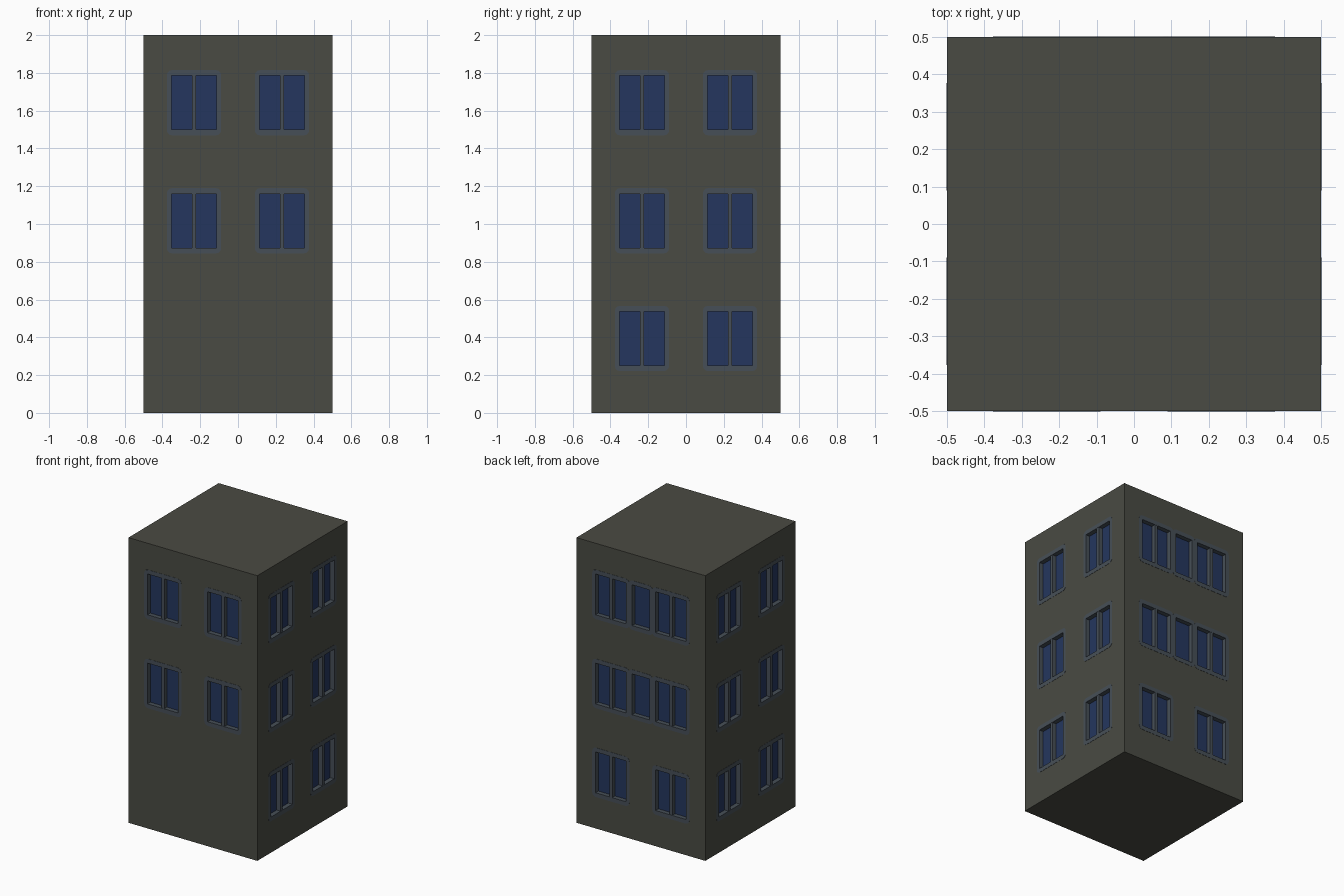
import bpy, bmesh, math
from mathutils import Matrix, Vector

if "Cube" in bpy.data.objects:
    bpy.data.objects.remove(bpy.data.objects["Cube"])


def material(name, rgb):
    m = bpy.data.materials.new(name)
    m.diffuse_color = (*rgb, 1)
    m.use_nodes = True
    m.node_tree.nodes["Principled BSDF"].inputs["Base Color"].default_value = m.diffuse_color
    return m


WALL = material("dark_olive_grey", (0.068, 0.070, 0.056))
TRIM = material("slate_blue_grey", (0.062, 0.078, 0.096))
GLASS = material("deep_blue_glass", (0.018, 0.037, 0.112))

# Window layout: (side, centre along wall, centre height, double pane)
# Sides: 0 front, 1 right, 2 back, 3 left
ROWS = (0.394, 1.017, 1.642)
windows = []
for side in range(4):
    for row, z in enumerate(ROWS):
        if side == 0 and row == 0:
            continue                      # blank ground floor at the front
        windows += [(side, u, z, True) for u in (-0.233, 0.233)]
        if side == 2 and row > 0:
            windows.append((side, 0, z, False))


def add_box(bm, side, u, z, w, h, inner, outer, radius=0):
    """Box on a wall, from depth inner to outer, optionally with round corners."""
    rot = Matrix.Rotation(side * math.pi / 2, 4, 'Z')
    mat = (rot @ Matrix.Translation((u, -(inner + outer) / 2, z))
           @ Matrix.Diagonal((w, outer - inner, h, 1)))
    verts = bmesh.ops.create_cube(bm, size=1, matrix=mat)["verts"]
    if radius:
        normal = rot.to_3x3() @ Vector((0, 1, 0))
        edges = {e for v in verts for e in v.link_edges
                 if abs((e.verts[0].co - e.verts[1].co).normalized().dot(normal)) > 0.99}
        bmesh.ops.bevel(bm, geom=list(edges), offset=radius, segments=3,
                        profile=0.5, affect='EDGES')


def finish(name, bm, mat=None):
    mesh = bpy.data.meshes.new(name)
    bmesh.ops.recalc_face_normals(bm, faces=bm.faces)
    bm.to_mesh(mesh)
    bm.free()
    ob = bpy.data.objects.new(name, mesh)
    bpy.context.collection.objects.link(ob)
    if mat:
        mesh.materials.append(mat)
    return ob


def cut(ob, cutter):
    mod = ob.modifiers.new("openings", 'BOOLEAN')
    mod.operation = 'DIFFERENCE'
    mod.solver = 'EXACT'
    mod.object = cutter
    bpy.context.view_layer.objects.active = ob
    bpy.ops.object.modifier_apply(modifier=mod.name)
    bpy.data.objects.remove(cutter)


walls, frames, mullions, panes, recesses, openings = (bmesh.new() for _ in range(6))

# Main block
bmesh.ops.create_cube(walls, size=1, matrix=Matrix.Translation((0, 0, 1))
                      @ Matrix.Diagonal((1, 1, 2, 1)))

# Windows: flush frame, recessed glass and a centre mullion
for side, u, z, double in windows:
    w, h = (0.236 if double else 0.134), 0.286
    add_box(frames, side, u, z, w + 0.052, h + 0.06, 0.468, 0.5015, 0.028)
    add_box(openings, side, u, z, w, h, 0.44, 0.55)
    add_box(recesses, side, u, z, w + 0.02, h + 0.02, 0.462, 0.55)
    add_box(panes, side, u, z, w + 0.01, h + 0.01, 0.464, 0.47)
    if double:
        add_box(mullions, side, u, z, 0.022, h, 0.466, 0.5)

building = finish("building_walls", walls, WALL)
cut(building, finish("recess_cutter", recesses))
frame_ob = finish("window_frames", frames, TRIM)
cut(frame_ob, finish("opening_cutter", openings))
finish("window_mullions", mullions, TRIM)
finish("window_glass", panes, GLASS)
